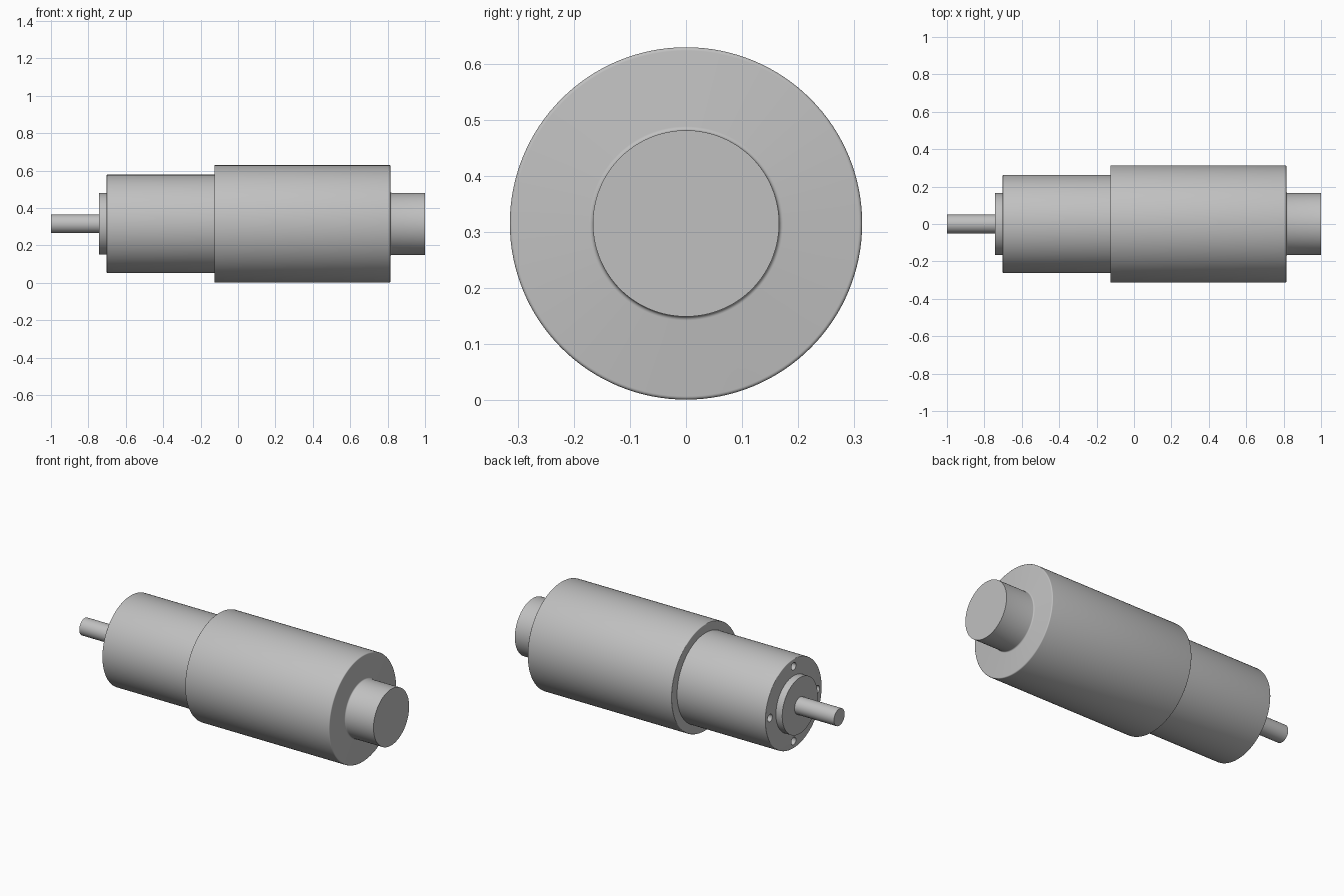
import bpy, bmesh, math
from mathutils import Matrix, Vector

cube = bpy.data.objects.get("Cube")
if cube:
    bpy.data.objects.remove(cube, do_unlink=True)

AXIS_Z = 0.315
SIDES = 128

metal = bpy.data.materials.new("grey metal")
metal.use_nodes = True
grey = (0.53, 0.53, 0.53, 1)
metal.diffuse_color = grey
metal.node_tree.nodes["Principled BSDF"].inputs["Base Color"].default_value = grey


def rounded(profile, steps=4):
    """Expand (x, radius, fillet) corners into a profile with rounded corners."""
    out = []
    for i, (x, r, f) in enumerate(profile):
        p = Vector((x, r))
        if not f:
            out.append(p)
            continue
        a = p + (Vector(profile[i - 1][:2]) - p).normalized() * f
        b = p + (Vector(profile[i + 1][:2]) - p).normalized() * f
        c = a + b - p
        for k in range(steps + 1):
            t = k / steps * math.pi / 2
            out.append(c + (a - c) * math.cos(t) + (b - c) * math.sin(t))
    return out


def lathe(name, profile, sides=SIDES):
    """Turn a profile around the long axis of the model."""
    bm = bmesh.new()
    verts = [bm.verts.new((p.x, 0, p.y)) for p in rounded(profile)]
    edges = [bm.edges.new(pair) for pair in zip(verts, verts[1:])]
    bmesh.ops.spin(bm, geom=verts + edges, cent=(0, 0, 0), axis=(1, 0, 0),
                   angle=math.tau, steps=sides)
    bmesh.ops.remove_doubles(bm, verts=bm.verts, dist=1e-5)
    bmesh.ops.recalc_face_normals(bm, faces=bm.faces)
    mesh = bpy.data.meshes.new(name)
    bm.to_mesh(mesh)
    bm.free()
    ob = bpy.data.objects.new(name, mesh)
    ob.location.z = AXIS_Z
    mesh.materials.append(metal)
    bpy.context.collection.objects.link(ob)
    return ob


def activate(ob):
    bpy.ops.object.select_all(action='DESELECT')
    ob.select_set(True)
    bpy.context.view_layer.objects.active = ob


# Output shaft
shaft = lathe("output_shaft", [(-1, 0, 0), (-1, 0.05, 0), (-0.72, 0.05, 0), (-0.72, 0, 0)], 48)

# Gearbox with its raised front collar
gearbox = lathe("gearbox", [
    (-0.743, 0, 0), (-0.743, 0.165, 0), (-0.702, 0.165, 0),
    (-0.702, 0.263, 0.004), (-0.1, 0.263, 0), (-0.1, 0, 0)])

# Motor housing with the rear boss
housing = lathe("motor_housing", [
    (-0.126, 0, 0), (-0.126, 0.314, 0.004), (0.815, 0.314, 0.006),
    (0.815, 0.166, 0.007), (1, 0.166, 0), (1, 0, 0)])

# Four screw holes in the gearbox face
bm = bmesh.new()
for i in range(4):
    a = i * math.pi / 2
    place = Matrix.Translation((-0.7, 0.22 * math.cos(a), 0.22 * math.sin(a)))
    bmesh.ops.create_cone(bm, cap_ends=True, segments=24, radius1=0.022, radius2=0.022,
                          depth=0.16, matrix=place @ Matrix.Rotation(math.pi / 2, 4, 'Y'))
mesh = bpy.data.meshes.new("screw_hole_cutter")
bm.to_mesh(mesh)
bm.free()
mesh.materials.append(metal)
cutter = bpy.data.objects.new("screw_hole_cutter", mesh)
cutter.location.z = AXIS_Z
cutter.hide_render = True
bpy.context.collection.objects.link(cutter)

cut = gearbox.modifiers.new("screw_holes", 'BOOLEAN')
cut.operation = 'DIFFERENCE'
cut.solver = 'EXACT'
cut.object = cutter
activate(gearbox)
bpy.ops.object.modifier_apply(modifier=cut.name)
bpy.data.objects.remove(cutter, do_unlink=True)

# Smooth round sides, sharp rims
for ob in (shaft, gearbox, housing):
    activate(ob)
    bpy.ops.object.shade_smooth_by_angle(angle=math.radians(35))
